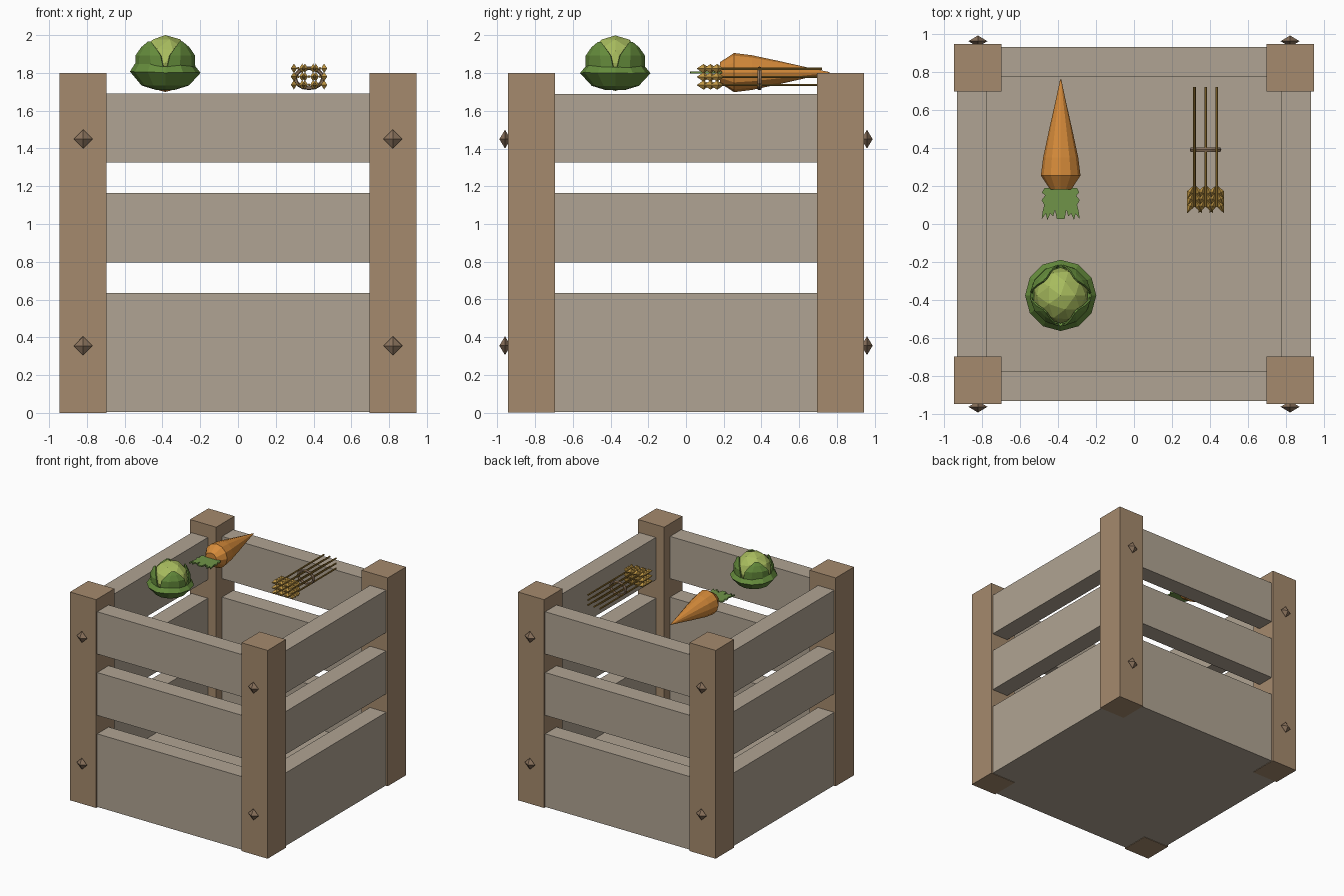
import bpy, bmesh, math, random
from mathutils import Vector, Matrix

if "Cube" in bpy.data.objects:
    bpy.data.objects.remove(bpy.data.objects["Cube"])

random.seed(4)


def material(name, r, g, b):
    m = bpy.data.materials.new(name)
    lin = lambda c: ((c / 255 + 0.055) / 1.055) ** 2.4
    m.diffuse_color = (lin(r), lin(g), lin(b), 1)
    m.use_nodes = True
    m.node_tree.nodes["Principled BSDF"].inputs["Base Color"].default_value = m.diffuse_color
    return m


SLAT = material("grey wood", 176, 164, 147)
POST = material("brown wood", 165, 138, 109)
STUD = material("dark stud", 138, 114, 92)
ORANGE = material("carrot orange", 214, 139, 58)
LEAF = material("carrot leaf green", 112, 148, 72)
HEAD = material("cabbage light green", 168, 188, 94)
WRAP = material("cabbage dark green", 101, 140, 60)
GRAIN = material("wheat gold", 196, 154, 70)
STALK = material("stalk ochre", 150, 116, 48)
TWINE = material("twine brown", 146, 120, 95)


def finish(name, bm, mat):
    bmesh.ops.recalc_face_normals(bm, faces=bm.faces)
    me = bpy.data.meshes.new(name)
    bm.to_mesh(me)
    bm.free()
    me.materials.append(mat)
    ob = bpy.data.objects.new(name, me)
    bpy.context.collection.objects.link(ob)
    return ob


def box(name, lo, hi, mat):
    bm = bmesh.new()
    lo, hi = Vector(lo), Vector(hi)
    mtx = Matrix.Translation((lo + hi) / 2) @ Matrix.Diagonal((*(hi - lo), 1))
    bmesh.ops.create_cube(bm, size=1, matrix=mtx)
    return finish(name, bm, mat)


def add_rings(bm, rings, close=False):
    """Skin a list of rings; close=True joins last to first, else caps ends."""
    vs = [[bm.verts.new(p) for p in ring] for ring in rings]
    n = len(vs[0])
    pairs = list(zip(vs, vs[1:])) + ([(vs[-1], vs[0])] if close else [])
    for a, b in pairs:
        for i in range(n):
            j = (i + 1) % n
            bm.faces.new((a[i], a[j], b[j], b[i]))
    if not close:
        bm.faces.new(vs[0])
        bm.faces.new(vs[-1])


def octahedron(bm, centre, axes):
    """Diamond from three half-axis vectors."""
    c = Vector(centre)
    a, b, d = (Vector(v) for v in axes)
    top, bottom = bm.verts.new(c + d), bm.verts.new(c - d)
    ring = [bm.verts.new(c + v) for v in (a, b, -a, -b)]
    for i in range(4):
        bm.faces.new((ring[i], ring[(i + 1) % 4], top))
        bm.faces.new((ring[(i + 1) % 4], ring[i], bottom))


# Crate floor, posts and slats
box("floor", (-0.93, -0.93, 0.004), (0.93, 0.93, 0.27), SLAT)
for sx in (-1, 1):
    for sy in (-1, 1):
        box("corner_post", (min(sx * .695, sx * .945), min(sy * .695, sy * .945), 0),
            (max(sx * .695, sx * .945), max(sy * .695, sy * .945), 1.8), POST)
for z0, z1 in ((0.27, 0.635), (0.795, 1.165), (1.325, 1.69)):
    for s in (-1, 1):
        a, b = sorted((s * 0.775, s * 0.93))
        box("front_back_slat", (-0.70, a, z0), (0.70, b, z1), SLAT)
        box("side_slat", (a, -0.70, z0), (b, 0.70, z1), SLAT)

# Pointed studs on the front and back of the posts
bm = bmesh.new()
for x in (-0.82, 0.82):
    for y in (-0.96, 0.96):
        for z in (0.355, 1.45):
            octahedron(bm, (x, y, z), ((0.05, 0, 0), (0, 0, 0.05), (0, 0.03, 0)))
finish("studs", bm, STUD)

# Carrot root lying along y
bm = bmesh.new()
rings = []
for y, r in ((0.18, 0.055), (0.255, 0.104), (0.35, 0.092), (0.5, 0.06), (0.65, 0.026), (0.76, 0.003)):
    rings.append([(-0.385 + r * math.cos(t), y, 1.803 + r * math.sin(t))
                  for t in (math.tau * i / 12 for i in range(12))])
add_rings(bm, rings)
finish("carrot_root", bm, ORANGE)

# Flat jagged carrot leaves
half = [(0.085, 0.19), (0.098, 0.165), (0.082, 0.15), (0.1, 0.125), (0.086, 0.1),
        (0.094, 0.07), (0.1, 0.025), (0.078, 0.055), (0.07, 0.02), (0.055, 0.055),
        (0.04, 0.04), (0.03, 0.075), (0.02, 0.025)]
outline = half + [(-x, y) for x, y in reversed(half)]
bm = bmesh.new()
add_rings(bm, [[(-0.385 + x, y, z) for x, y in outline] for z in (1.798, 1.81)])
finish("carrot_leaves", bm, LEAF)

# Cabbage heart
CX, CY = -0.385, -0.375
bm = bmesh.new()
bmesh.ops.create_icosphere(bm, subdivisions=2, radius=0.147,
                           matrix=Matrix.Translation((CX, CY, 1.853)))
finish("cabbage_heart", bm, HEAD)

# Cabbage outer bowl of leaves with an uneven rim
bm = bmesh.new()
jitter = [random.uniform(-0.012, 0.012) for _ in range(12)]
rings = []
for r, z, k in ((0.05, 1.71, 0), (0.125, 1.733, 0), (0.187, 1.803, 0.4), (0.16, 1.84, 1), (0.135, 1.825, 0.5)):
    rings.append([(CX + r * math.cos(math.tau * i / 12), CY + r * math.sin(math.tau * i / 12),
                   z + k * jitter[i]) for i in range(12)])
add_rings(bm, rings)
finish("cabbage_bowl", bm, WRAP)

# Cabbage wrapping leaves: curved pointed patches around the heart
bm = bmesh.new()
for k in range(4):
    az = math.radians(45 + 90 * k)
    rows = []
    for elev, spread, r in ((-12, 42, 0.163), (15, 36, 0.165), (32, 22, 0.163), (44, 6, 0.166)):
        e = math.radians(elev)
        rows.append([bm.verts.new((CX + r * math.cos(e) * math.cos(az + math.radians(spread * u)),
                                   CY + r * math.cos(e) * math.sin(az + math.radians(spread * u)),
                                   1.85 + r * math.sin(e))) for u in (-1, -0.4, 0.4, 1)])
    for a, b in zip(rows, rows[1:]):
        for i in range(3):
            bm.faces.new((a[i], a[i + 1], b[i + 1], b[i]))
wraps = finish("cabbage_wrap_leaves", bm, WRAP)
mod = wraps.modifiers.new("thickness", "SOLIDIFY")
mod.thickness = 0.01

# Wheat bundle: three rows of three stalks with paired grains
stalks, grains = bmesh.new(), bmesh.new()
for z in (1.737, 1.78, 1.824):
    for x in (0.318, 0.376, 0.434):
        add_rings(stalks, [[(x + 0.007 * math.cos(t), y, z + 0.007 * math.sin(t))
                            for t in (math.tau * i / 6 for i in range(6))] for y in (0.09, 0.72)])
        for y in (0.165, 0.13, 0.093):
            for s in (-1, 1):
                d = Vector((s * 0.45, -1, 0)).normalized()
                octahedron(grains, (x + s * 0.022, y, z),
                           ((d.y * 0.018, -d.x * 0.018, 0), (0, 0, 0.025), d * 0.04))
finish("wheat_stalks", stalks, STALK)
finish("wheat_grains", grains, GRAIN)

# Twine ring tying the bundle
bm = bmesh.new()
rings = []
for i in range(16):
    a = math.tau * i / 16
    rings.append([(0.376 + (0.073 + 0.01 * math.cos(t)) * math.cos(a), 0.39 + 0.013 * math.sin(t),
                   1.772 + (0.053 + 0.01 * math.cos(t)) * math.sin(a))
                  for t in (math.tau * j / 6 for j in range(6))])
add_rings(bm, rings, close=True)
finish("twine_ring", bm, TWINE)
